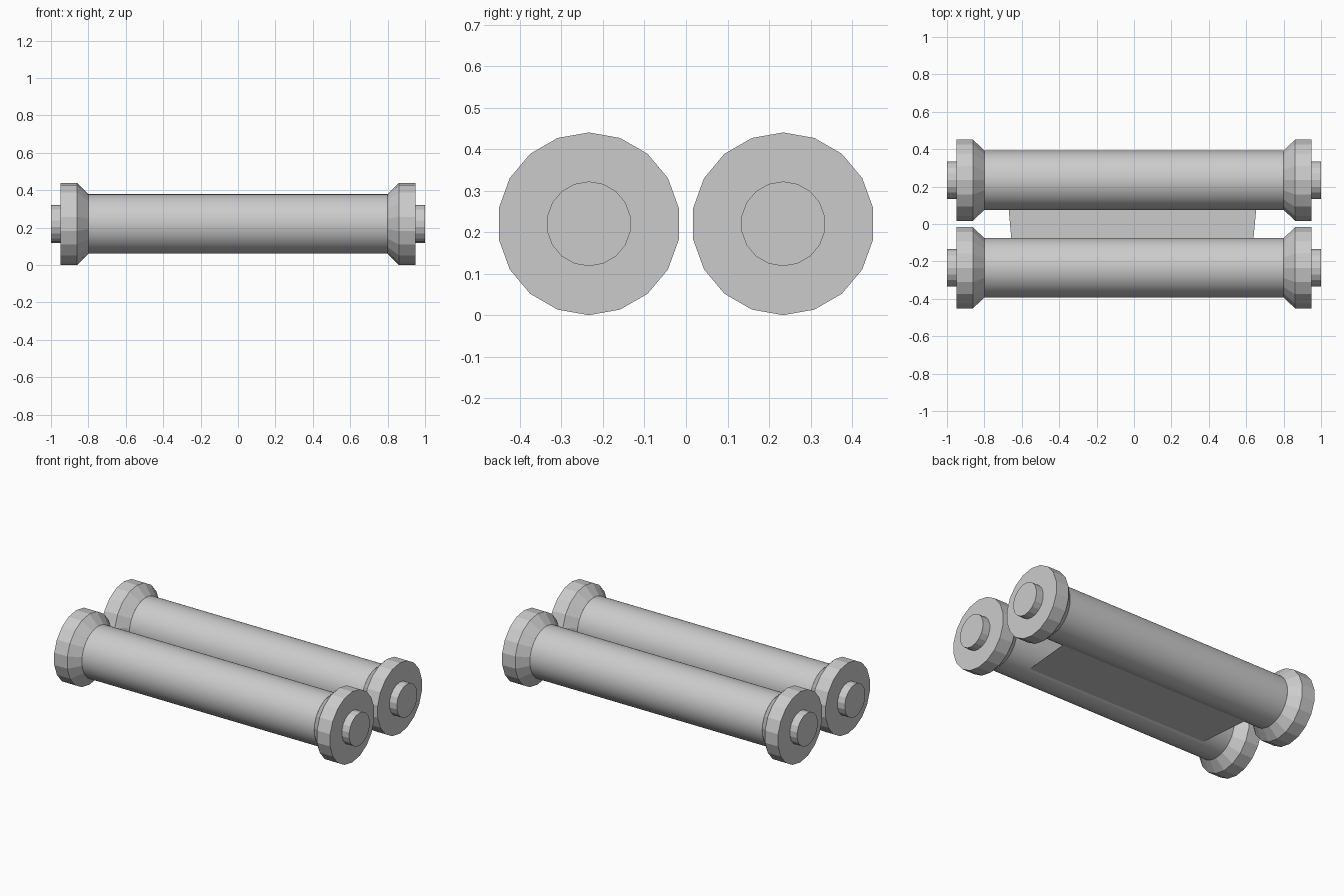
import bpy, bmesh
from math import sin, cos, pi

if "Cube" in bpy.data.objects:
    bpy.data.objects.remove(bpy.data.objects["Cube"])

ROLLER_Y, AXIS_Z = 0.234, 0.22


def lathe(name, profile, sides, y, smooth=False):
    """Revolve (x, radius) points around an axis parallel to x; ends are capped."""
    bm = bmesh.new()
    rings = [[bm.verts.new((x, r * sin(2 * pi * i / sides), r * cos(2 * pi * i / sides)))
              for i in range(sides)] for x, r in profile]
    for a, b in zip(rings, rings[1:]):
        for i in range(sides):
            j = (i + 1) % sides
            bm.faces.new((a[i], a[j], b[j], b[i]))
    bm.faces.new(rings[0])
    bm.faces.new(rings[-1])
    bmesh.ops.recalc_face_normals(bm, faces=bm.faces)
    for f in bm.faces:
        f.smooth = smooth and len(f.verts) == 4
    mesh = bpy.data.meshes.new(name)
    bm.to_mesh(mesh)
    bm.free()
    ob = bpy.data.objects.new(name, mesh)
    ob.location = (0, y, AXIS_Z)
    bpy.context.collection.objects.link(ob)
    return ob


for side, y in (("front", -ROLLER_Y), ("back", ROLLER_Y)):
    # smooth roller body
    lathe(side + "_roller", [(-0.80, 0.159), (0.80, 0.159)], 64, y, smooth=True)
    for end, s in (("left", -1), ("right", 1)):
        # faceted flange with bevelled inner side
        lathe(f"{side}_{end}_flange",
              [(s * 0.80, 0.16), (s * 0.86, 0.22), (s * 0.95, 0.22)], 18, y)
        # axle stub
        lathe(f"{side}_{end}_axle", [(s * 0.95, 0.102), (s * 1.0, 0.102)], 18, y)

# thin, slightly tapered sheet joining the undersides of the rollers
sheet = bpy.data.meshes.new("connecting_sheet")
sheet.from_pydata([(-0.648, -0.17, 0.078), (0.63, -0.17, 0.078),
                   (0.662, 0.17, 0.078), (-0.678, 0.17, 0.078)], [], [(0, 1, 2, 3)])
bpy.context.collection.objects.link(bpy.data.objects.new("connecting_sheet", sheet))
